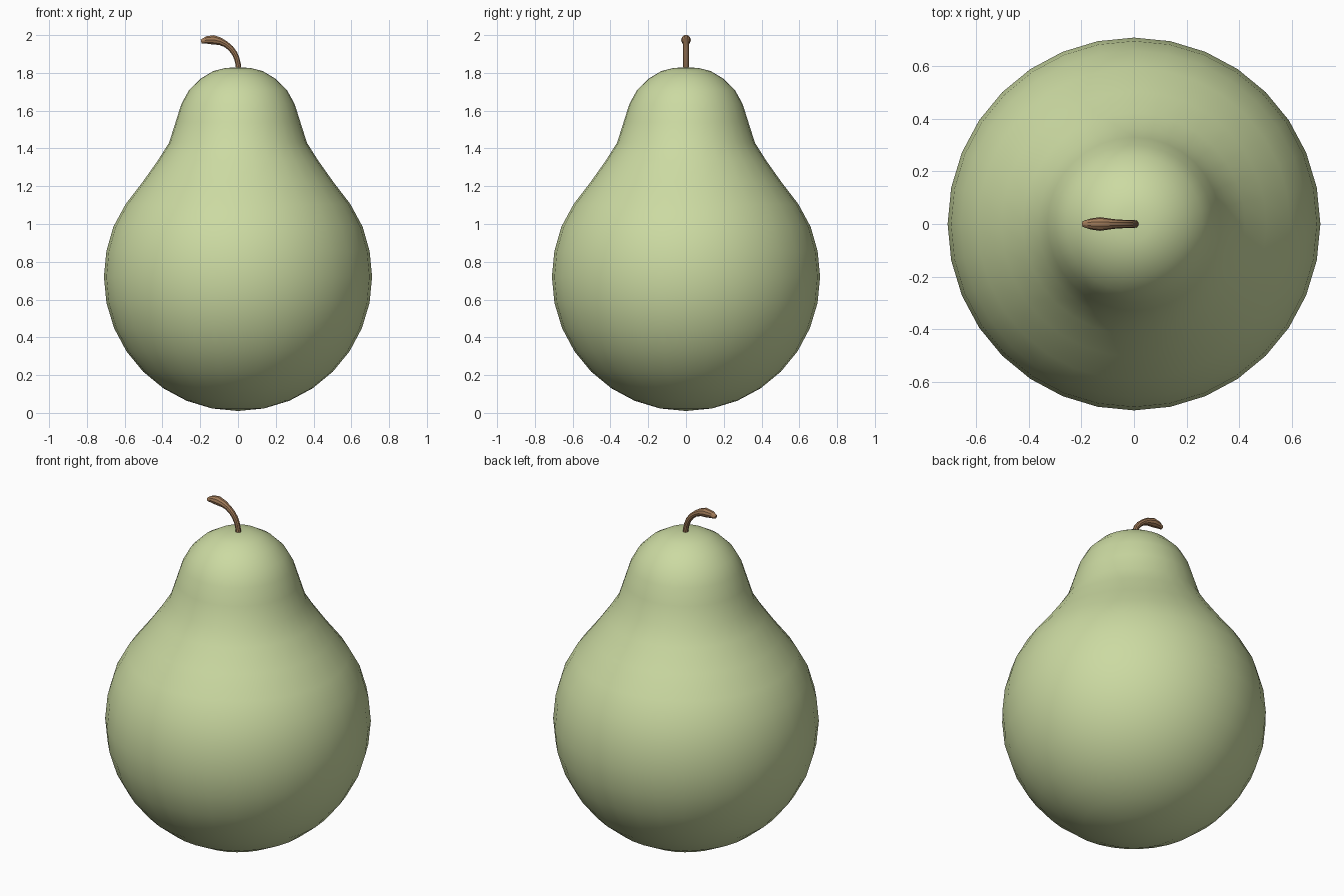
import bpy, bmesh
from math import sin, cos, pi

if "Cube" in bpy.data.objects:
    bpy.data.objects.remove(bpy.data.objects["Cube"])


def material(name, color):
    mat = bpy.data.materials.new(name)
    mat.diffuse_color = color
    mat.use_nodes = True
    mat.node_tree.nodes["Principled BSDF"].inputs["Base Color"].default_value = mat.diffuse_color
    return mat


# Pear body: spherical lower half, then a hand-set shoulder and neck profile
N = 32
R, ZC = 0.71, 0.72
profile = [(R * sin(i * pi / 16), ZC - R * cos(i * pi / 16)) for i in range(1, 9)]
profile += [(0.697, 0.855), (0.66, 0.985), (0.595, 1.105), (0.505, 1.222),
            (0.423, 1.338), (0.365, 1.43), (0.33, 1.54), (0.30, 1.635),
            (0.26, 1.708), (0.20, 1.768), (0.13, 1.81), (0.065, 1.826)]

bm = bmesh.new()
rings = [[bm.verts.new((r * cos(2 * pi * k / N), r * sin(2 * pi * k / N), z))
          for k in range(N)] for r, z in profile]
bottom = bm.verts.new((0, 0, ZC - R))
top = bm.verts.new((0, 0, 1.83))
for k in range(N):
    j = (k + 1) % N
    for a, b in zip(rings, rings[1:]):
        bm.faces.new((a[k], a[j], b[j], b[k]))
    bm.faces.new((bottom, rings[0][j], rings[0][k]))
    bm.faces.new((top, rings[-1][k], rings[-1][j]))
for f in bm.faces:
    f.smooth = True
mesh = bpy.data.meshes.new("pear_body")
bm.to_mesh(mesh)
bm.free()
body = bpy.data.objects.new("pear_body", mesh)
bpy.context.collection.objects.link(body)
mesh.materials.append(material("pear_green", (0.60, 0.70, 0.36, 1)))

# Stem: bent tube, (x, z, radius), thicker toward its free end
path = [(0.004, 1.79, 0.015), (0.002, 1.84, 0.015), (-0.006, 1.875, 0.015),
        (-0.018, 1.903, 0.0155), (-0.038, 1.930, 0.016), (-0.065, 1.952, 0.017),
        (-0.095, 1.967, 0.021), (-0.13, 1.975, 0.026), (-0.165, 1.974, 0.021),
        (-0.195, 1.966, 0.011)]
curve = bpy.data.curves.new("stem", "CURVE")
curve.dimensions = "3D"
curve.bevel_depth = 1.0
curve.bevel_resolution = 3
curve.use_fill_caps = True
spline = curve.splines.new("POLY")
spline.points.add(len(path) - 1)
for p, (x, z, r) in zip(spline.points, path):
    p.co = (x, 0, z, 1)
    p.radius = r
stem = bpy.data.objects.new("stem", curve)
bpy.context.collection.objects.link(stem)
curve.materials.append(material("stem_brown", (0.36, 0.20, 0.10, 1)))
bpy.context.view_layer.objects.active = stem
stem.select_set(True)
bpy.ops.object.convert(target="MESH")
bpy.ops.object.shade_smooth_by_angle()
